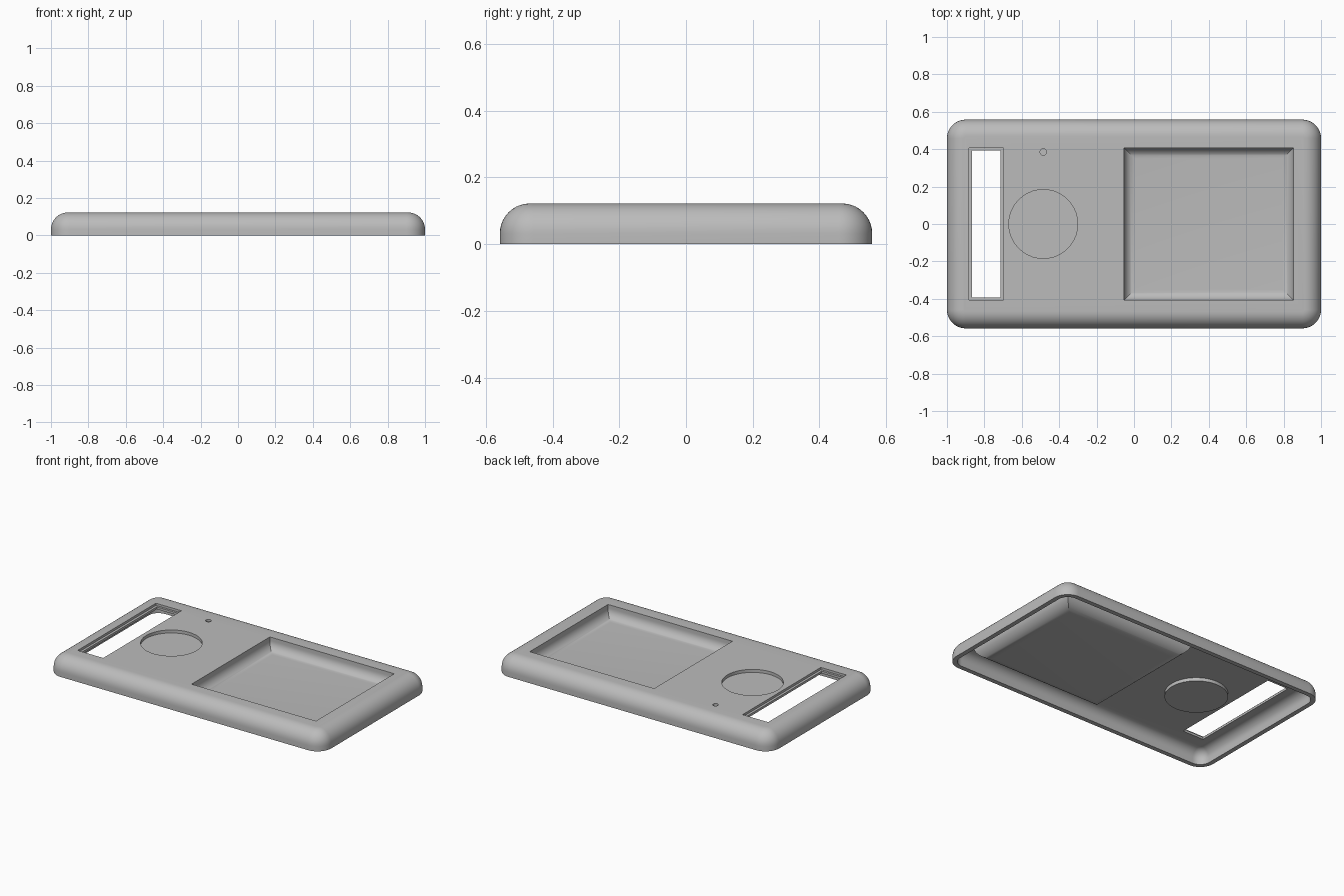
import bpy, bmesh
from math import sin, cos, pi, radians

cube = bpy.data.objects.get("Cube")
if cube:
    bpy.data.objects.remove(cube, do_unlink=True)

grey = bpy.data.materials.new("plain_grey")
grey.use_nodes = True
colour = (0.5, 0.5, 0.5, 1)
grey.diffuse_color = colour
grey.node_tree.nodes["Principled BSDF"].inputs["Base Color"].default_value = colour

HALF_X, HALF_Y, TOP, WALL = 1.0, 0.558, 0.122, 0.03
ARC = 10


def outline(cx, cy, hx, hy, r, z):
    """Rounded rectangle; r = 0 gives square corners."""
    steps = ARC if r > 0 else 0
    pts = []
    for k, (sx, sy) in enumerate([(1, 1), (-1, 1), (-1, -1), (1, -1)]):
        for i in range(steps + 1):
            a = (k + (i / steps if steps else 0)) * pi / 2
            pts.append((cx + sx * (hx - r) + r * cos(a), cy + sy * (hy - r) + r * sin(a), z))
    return pts


def loft(name, rings):
    bm = bmesh.new()
    loops = [[bm.verts.new(p) for p in ring] for ring in rings]
    for a, b in zip(loops, loops[1:]):
        for i in range(len(a)):
            j = (i + 1) % len(a)
            bm.faces.new((a[i], a[j], b[j], b[i]))
    bm.faces.new(loops[0])
    bm.faces.new(loops[-1])
    bmesh.ops.remove_doubles(bm, verts=bm.verts, dist=1e-5)
    bmesh.ops.recalc_face_normals(bm, faces=bm.faces)
    mesh = bpy.data.meshes.new(name)
    bm.to_mesh(mesh)
    bm.free()
    mesh.materials.append(grey)
    obj = bpy.data.objects.new(name, mesh)
    bpy.context.collection.objects.link(obj)
    return obj


def dome(name, inset, base):
    """Rounded slab, shrunk on every side by inset."""
    fillet, corner = 0.09 - inset, 0.1 - inset
    hx, hy, top = HALF_X - inset, HALF_Y - inset, TOP - inset
    rings = [outline(0, 0, hx, hy, corner, base)]
    for i in range(ARC + 1):
        a = i / ARC * pi / 2
        d = fillet * (1 - cos(a))
        rings.append(outline(0, 0, hx - d, hy - d, corner - d, top - fillet * (1 - sin(a))))
    return loft(name, rings)


def tray(name, grow, top):
    """Square pocket with rounded lower edges and mitred corners."""
    hx, hy, fillet, floor = 0.453 + grow, 0.407 + grow, 0.058 + grow, 0.042 - grow
    rings = [outline(0.4, 0, hx, hy, 0, top)]
    for i in range(ARC + 1):
        a = i / ARC * pi / 2
        d = fillet * (1 - cos(a))
        rings.append(outline(0.4, 0, hx - d, hy - d, 0, floor + fillet * (1 - sin(a))))
    return loft(name, rings)


def prism(name, cx, cy, hx, hy, r, low, high):
    return loft(name, [outline(cx, cy, hx, hy, r, z) for z in (low, high)])


def combine(target, tool, operation):
    tool.hide_render = True
    mod = target.modifiers.new(tool.name, "BOOLEAN")
    mod.operation, mod.solver, mod.object = operation, "EXACT", tool
    bpy.context.view_layer.objects.active = target
    bpy.ops.object.modifier_apply(modifier=mod.name)
    bpy.data.objects.remove(tool, do_unlink=True)


# Hollow cover
cover = dome("cover_shell", 0, 0)
combine(cover, dome("cavity", WALL, -0.05), "DIFFERENCE")

# Undersides of the tray and the round recess
combine(cover, tray("tray_underside", 0.03, TOP - 0.01), "UNION")
combine(cover, prism("dial_underside", -0.485, 0, 0.19, 0.19, 0.19, 0.07, TOP - 0.01), "UNION")

# Tray, round recess and small dimple
over = TOP + 0.05
combine(cover, tray("tray_pocket", 0, over), "DIFFERENCE")
combine(cover, prism("dial_pocket", -0.485, 0, 0.184, 0.184, 0.184, TOP - 0.02, over), "DIFFERENCE")
combine(cover, prism("dimple", -0.485, 0.385, 0.017, 0.017, 0.017, TOP - 0.015, over), "DIFFERENCE")

# Stepped slot
combine(cover, prism("slot_step", -0.79, 0, 0.093, 0.407, 0, TOP - 0.015, over), "DIFFERENCE")
combine(cover, prism("slot_opening", -0.79, 0, 0.077, 0.393, 0, 0.05, over), "DIFFERENCE")

bpy.ops.object.select_all(action="DESELECT")
cover.select_set(True)
bpy.context.view_layer.objects.active = cover
bpy.ops.object.shade_smooth_by_angle(angle=radians(30))
